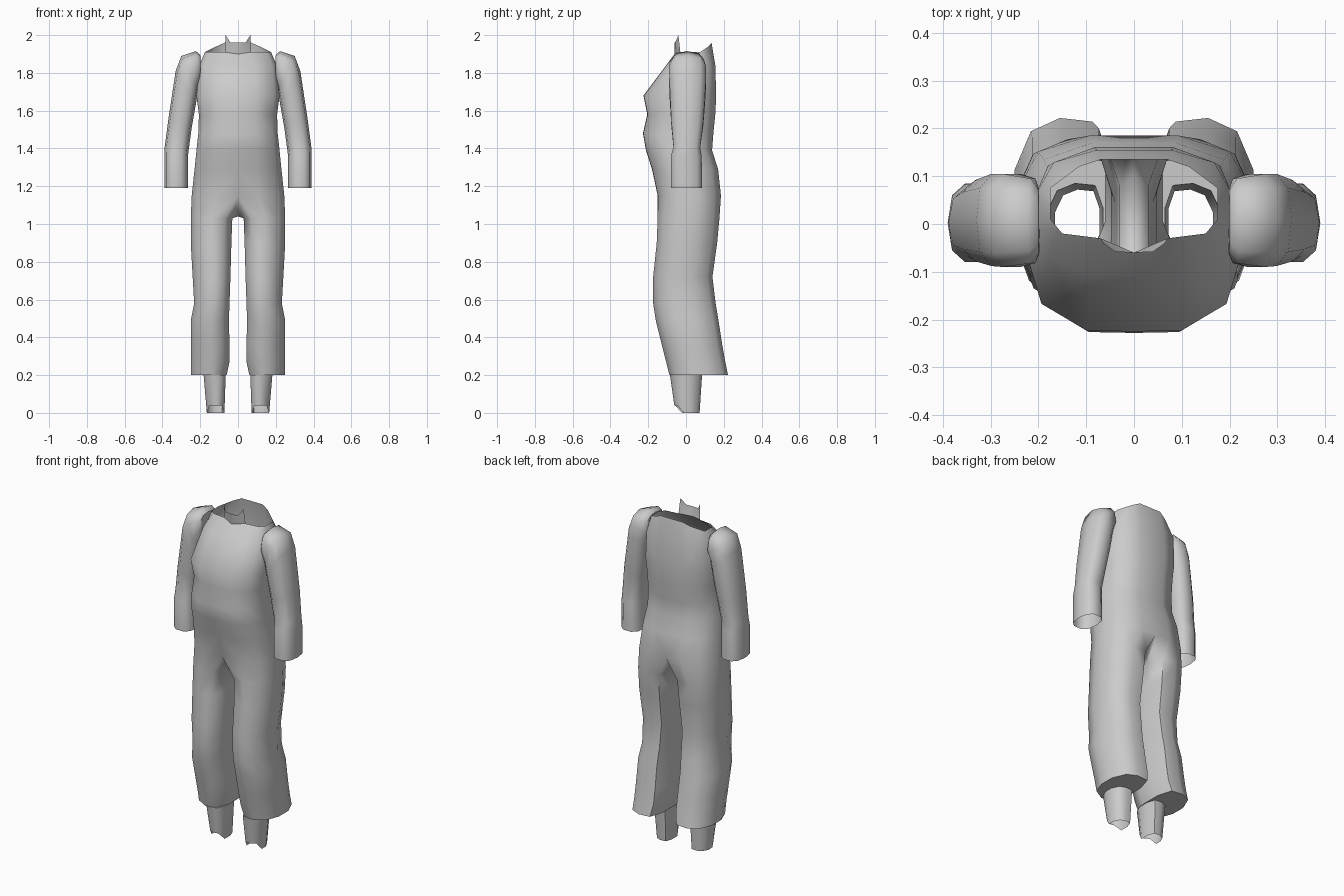
import bpy
import math
from mathutils import Vector

cube = bpy.data.objects.get("Cube")
if cube:
    bpy.data.objects.remove(cube, do_unlink=True)

# One plain cloth colour
GREY = (0.6, 0.6, 0.6, 1)
cloth = bpy.data.materials.new("grey_cloth")
cloth.use_nodes = True
cloth.diffuse_color = GREY
bsdf = cloth.node_tree.nodes["Principled BSDF"]
bsdf.inputs["Base Color"].default_value = GREY
bsdf.inputs["Roughness"].default_value = 0.8


def make_part(name, verts, faces, angle=60):
    """Left half of a part, mirrored to the right."""
    mesh = bpy.data.meshes.new(name)
    mesh.from_pydata(verts, [], faces)
    mesh.materials.append(cloth)
    obj = bpy.data.objects.new(name, mesh)
    bpy.context.collection.objects.link(obj)
    bpy.ops.object.select_all(action='DESELECT')
    obj.select_set(True)
    bpy.context.view_layer.objects.active = obj
    bpy.ops.object.shade_smooth_by_angle(angle=math.radians(angle))
    mirror = obj.modifiers.new("mirror", 'MIRROR')
    mirror.use_clip = True
    return obj


def add_ring(verts, points):
    start = len(verts)
    verts.extend(points)
    return list(range(start, len(verts)))


def bridge(faces, upper, lower, closed):
    n = len(upper)
    for i in range(n if closed else n - 1):
        j = (i + 1) % n
        faces.append((upper[i], lower[i], lower[j], upper[j]))


def section(profile, z, x0, x1, y0, y1):
    """Place a unit profile inside a rectangle at height z."""
    mid, half = (y0 + y1) / 2, (y1 - y0) / 2
    return [(x0 + (x1 - x0) * u, mid + half * v, z) for u, v in profile]


# Half outline of the torso and full outline of a trouser leg
TORSO = [(0, -1), (.45, -.99), (.88, -.7), (1, -.25), (1, .3), (.82, .8), (.38, 1), (0, 1)]
LEG = [(.18, -.92), (.5, -1), (.85, -.75), (1, -.25), (1, .3), (.82, .82),
       (.5, 1), (.14, .95), (0, .4), (0, -.4)]

verts, faces = [], []

# Neckline, higher at the back
neck = add_ring(verts, [(0, -.06, 1.9), (.07, -.03, 1.91), (.15, -.02, 1.91), (.175, .01, 1.91),
                        (.175, .075, 1.91), (.115, .12, 1.94), (.07, .135, 1.96), (0, .135, 1.96)])

# Torso from shoulders to hips: height, half width, front, back
previous = neck
for z, w, front, back in [(1.84, .205, -.105, .155), (1.68, .22, -.225, .16),
                          (1.58, .207, -.205, .155), (1.48, .21, -.228, .145),
                          (1.39, .22, -.212, .138), (1.29, .23, -.18, .17),
                          (1.15, .245, -.15, .185)]:
    ring = add_ring(verts, section(TORSO, z, 0, w, front, back))
    bridge(faces, previous, ring, False)
    previous = ring
hips = previous

# Trouser leg and flared cuff: height, inner x, outer x, front, back
first = None
for z, x0, x1, front, back in [(1.03, .03, .25, -.15, .177), (.9, .035, .25, -.155, .165),
                               (.72, .04, .24, -.174, .14), (.58, .045, .232, -.174, .157),
                               (.49, .048, .25, -.16, .172), (.36, .045, .25, -.128, .192),
                               (.27, .045, .25, -.105, .208), (.2, .06, .25, -.088, .222)]:
    ring = add_ring(verts, section(LEG, z, x0, x1, front, back))
    if first is None:
        first = ring
        bridge(faces, hips, ring[:len(hips)], False)
    else:
        bridge(faces, previous, ring, True)
    previous = ring

# Crotch joins the two legs
c0, c1 = add_ring(verts, [(0, -.075, 1.04), (0, .1, 1.04)])
faces += [(hips[0], c0, first[9], first[0]), (c0, c1, first[8], first[9]),
          (hips[7], first[7], first[8], c1)]

# Ankle, open and cut on a slope at the toe
ankle = add_ring(verts, section(LEG, .2, .065, .182, -.085, .085))
bridge(faces, previous, ankle, True)
toe = [(x, y, .04 if y < -.04 else 0)
       for x, y, z in section(LEG, 0, .072, .165, -.062, .072)]
bridge(faces, ankle, add_ring(verts, toe), True)
make_part("suit_body", verts, faces)

# Standing collar at the front of the neck
verts = [(0, -.06, 1.9), (.07, -.03, 1.91), (.065, -.04, 2), (.04, -.058, 1.96), (0, -.06, 1.96)]
make_part("collar", verts, [(0, 1, 3, 4), (1, 2, 3)])

# Sleeve rings: inner edge (x, z), outer edge (x, z), front, back
SLEEVE = [((.197, 1.81), (.2, 1.895), -.06, .07), ((.2, 1.77), (.222, 1.915), -.082, .095),
          ((.212, 1.71), (.3, 1.89), -.09, .105), ((.222, 1.64), (.33, 1.81), -.088, .105),
          ((.245, 1.51), (.368, 1.56), -.078, .092), ((.26, 1.4), (.388, 1.41), -.066, .075),
          ((.265, 1.36), (.39, 1.36), -.08, .083), ((.265, 1.19), (.39, 1.19), -.08, .085)]
SIDES = 10
verts, faces, previous = [], [], None
for (xi, zi), (xo, zo), front, back in SLEEVE:
    inner, outer = Vector((xi, 0, zi)), Vector((xo, 0, zo))
    points = []
    for i in range(SIDES):
        a = math.tau * i / SIDES
        # Squarish oval
        c, s = (math.copysign(abs(t) ** .75, t) for t in (math.cos(a), math.sin(a)))
        s = max(-1, min(1, s * 1.04))
        p = inner.lerp(outer, .5 + .5 * c)
        p.y = (front + back) / 2 + s * (back - front) / 2
        points.append(tuple(p))
    ring = add_ring(verts, points)
    if previous:
        bridge(faces, ring, previous, True)
    else:
        faces.append(tuple(ring))
    previous = ring
make_part("sleeve", verts, faces)
